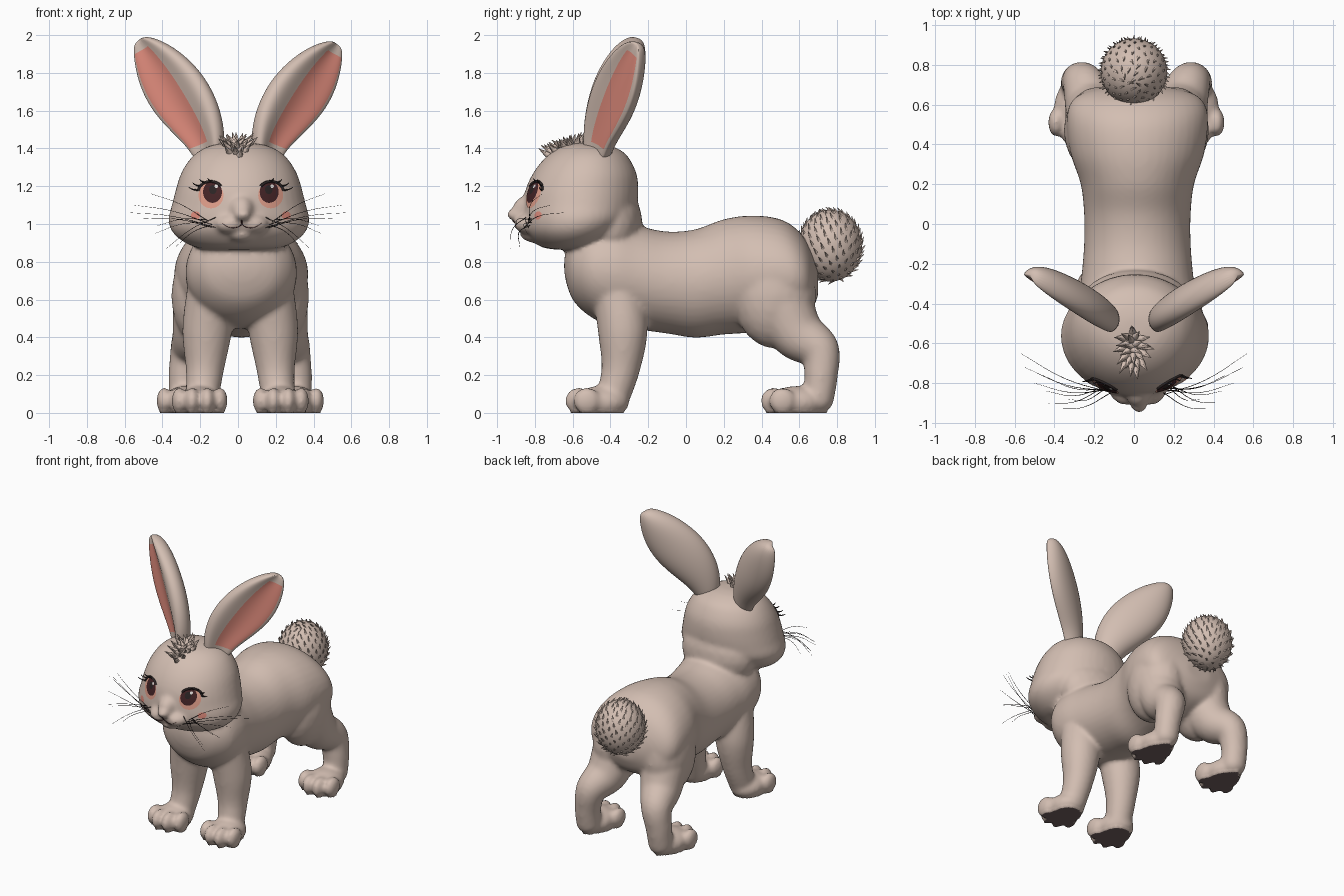
import bpy, bmesh, random
from math import sin, cos, pi
from mathutils import Vector, Matrix
from mathutils.bvhtree import BVHTree

random.seed(4)
if bpy.data.objects.get("Cube"):
    bpy.data.objects.remove(bpy.data.objects["Cube"])


def material(name, r, g, b):
    m = bpy.data.materials.new(name)
    m.use_nodes = True
    m.diffuse_color = (r, g, b, 1)
    node = next(n for n in m.node_tree.nodes if n.type == 'BSDF_PRINCIPLED')
    node.inputs["Base Color"].default_value = (r, g, b, 1)
    node.inputs["Roughness"].default_value = 0.8
    return m


FUR = material("beige fur", .65, .515, .445)
PINK = material("ear pink", .77, .27, .21)
PEACH = material("eye peach", .76, .35, .26)
MAROON = material("iris maroon", .06, .018, .02)
BLACK = material("lash black", .025, .018, .018)
WHITE = material("eye shine", .9, .85, .82)
SOLE = material("sole brown", .17, .12, .12)


def add_object(name, bm, *mats):
    me = bpy.data.meshes.new(name)
    bmesh.ops.recalc_face_normals(bm, faces=bm.faces)
    for f in bm.faces:
        f.smooth = True
    bm.to_mesh(me)
    bm.free()
    for m in mats:
        me.materials.append(m)
    ob = bpy.data.objects.new(name, me)
    bpy.context.collection.objects.link(ob)
    return ob


def ball(bm, c, r, sub=3):
    mat = Matrix.Translation(c) @ Matrix.Diagonal((*r, 1))
    bmesh.ops.create_icosphere(bm, subdivisions=sub, radius=1, matrix=mat)


def spline(rows, steps=6):
    # smooth rows of numbers passing through every given row
    rows = [Vector(r) for r in rows]
    out = []
    for i in range(len(rows) - 1):
        a, b, c, d = rows[max(i - 1, 0)], rows[i], rows[i + 1], rows[min(i + 2, len(rows) - 1)]
        for k in range(steps):
            t = k / steps
            out.append(b + (c - a) * (t / 2) + (a * 2 - b * 5 + c * 4 - d) * (t * t / 2)
                       + (b * 3 - a - c * 3 + d) * (t ** 3 / 2))
    return out + [rows[-1]]


SHIFT = .012  # the trunk and legs sit slightly to the left


def limb(bm, side, joints):
    # chain of balls blended from joint to joint (x, y, z, radius)
    for x, y, z, r in spline(joints, 9):
        ball(bm, (x * side + SHIFT, y, z), (r, r, r))


def loft(bm, rings):
    loops = [[bm.verts.new(p) for p in ring] for ring in rings]
    n = len(loops[0])
    faces = []
    for a, b in zip(loops, loops[1:]):
        faces.append([bm.faces.new((a[i], a[(i + 1) % n], b[(i + 1) % n], b[i])) for i in range(n)])
    bm.faces.new(loops[0][::-1])
    bm.faces.new(loops[-1])
    return faces


TURN = [2 * pi * i / 40 for i in range(40)]

# Torso: elliptical sections along the spine (y, z, half width, half height)
bm = bmesh.new()
torso = [(-.645, .78, .03, .03), (-.63, .775, .12, .10), (-.59, .765, .21, .18), (-.5, .755, .28, .25),
         (-.38, .74, .295, .285), (-.25, .715, .28, .275), (-.1, .69, .268, .27), (.05, .685, .268, .287),
         (.2, .72, .285, .305), (.35, .735, .335, .31), (.5, .735, .355, .29), (.6, .72, .34, .24),
         (.66, .70, .27, .17), (.7, .69, .1, .07)]
loft(bm, [[(.017 + w * cos(a), y, z + h * sin(a)) for a in TURN] for y, z, w, h in spline(torso)])

# Head: horizontal sections, wide at the cheeks (z, half width, front y, back y)
head = [(.865, .15, -.70, -.50), (.88, .24, -.77, -.44), (.92, .315, -.82, -.38), (.97, .36, -.855, -.32),
        (1.03, .373, -.865, -.275), (1.1, .355, -.862, -.257), (1.18, .335, -.85, -.252), (1.26, .31, -.815, -.26),
        (1.33, .27, -.765, -.29), (1.38, .22, -.71, -.33), (1.415, .15, -.645, -.4), (1.43, .06, -.57, -.47)]
loft(bm, [[(.005 + w * cos(a), m + sin(a) * (b - m if sin(a) > 0 else m - f), z) for a in TURN]
          for z, w, f, b in spline(head) for m in [f * .48 + b * .52]])
ball(bm, (.01, -.40, 1.0), (.28, .17, .22))
# Muzzle, nose and chin
ball(bm, (.02, -.81, 1.075), (.075, .11, .085))
ball(bm, (.025, -.91, 1.05), (.045, .038, .032))
ball(bm, (.02, -.79, .945), (.08, .09, .045))
for s in (1, -1):
    ball(bm, (.02 + s * .06, -.83, 1.0), (.085, .08, .055))
    # Front and hind legs
    limb(bm, s, [(.15, -.36, .64, .135), (.175, -.335, .44, .133), (.187, -.345, .24, .103), (.2, -.385, .09, .09)])
    ball(bm, (SHIFT + s * .195, .47, .62), (.17, .22, .28))
    limb(bm, s, [(.2, .52, .55, .16), (.22, .59, .42, .14), (.265, .705, .335, .106),
                 (.29, .715, .2, .09), (.295, .70, .08, .085)])
    # Paws with four toes each
    for x, y in ((.215, -.45), (.295, .585)):
        x = SHIFT + s * x
        ball(bm, (x, y, .055), (.12, .15, .088))
        for dx, dy in ((-.108, -.075), (-.04, -.12), (.04, -.12), (.108, -.075)):
            ball(bm, (x + dx, y + dy, .064), (.041, .072, .072))

body = add_object("body", bm, FUR)
rm = body.modifiers.new("fuse", 'REMESH')
rm.mode, rm.voxel_size, rm.use_smooth_shade = 'VOXEL', .0135, True
sm = body.modifiers.new("soften", 'SMOOTH')
sm.factor, sm.iterations = .5, 10
dg = bpy.context.evaluated_depsgraph_get()
fused = bpy.data.meshes.new_from_object(body.evaluated_get(dg))
body.modifiers.clear()
body.data = fused
fused.materials.clear()
fused.materials.append(FUR)
fused.materials.append(SOLE)
for v in fused.vertices:
    if v.co.z < .012:
        v.co.z = 0
for p in fused.polygons:
    p.use_smooth = True
    p.material_index = int(all(fused.vertices[i].co.z == 0 for i in p.vertices))
surface = BVHTree.FromPolygons([v.co for v in fused.vertices], [p.vertices for p in fused.polygons])


def on_face(x, z, lift):
    hit = surface.ray_cast(Vector((x, -2, z)), Vector((0, 1, 0)))[0]
    return Vector((x, (hit.y if hit else -.6) - lift, z))


def decal(name, x, z, rx, rz, mat, lift):
    # thin disc draped over the face
    bm = bmesh.new()
    mid = bm.verts.new(on_face(x, z, lift))
    prev = None
    for k in range(1, 6):
        ring = [bm.verts.new(on_face(x + rx * k / 5 * cos(a), z + rz * k / 5 * sin(a), lift)) for a in TURN]
        for i in range(len(ring)):
            j = (i + 1) % len(ring)
            bm.faces.new((prev[i], prev[j], ring[j], ring[i]) if prev else (mid, ring[j], ring[i]))
        prev = ring
    ob = add_object(name, bm, mat)
    if sum(p.normal.y for p in ob.data.polygons) > 0:
        ob.data.flip_normals()


def strands(name, paths, radius, mat, taper=True):
    cu = bpy.data.curves.new(name, 'CURVE')
    cu.dimensions = '3D'
    cu.bevel_depth, cu.bevel_resolution, cu.resolution_u = radius, 1, 5
    for pts in paths:
        sp = cu.splines.new('BEZIER')
        sp.bezier_points.add(len(pts) - 1)
        for i, (bp, p) in enumerate(zip(sp.bezier_points, pts)):
            bp.co = p
            bp.handle_left_type = bp.handle_right_type = 'AUTO'
            bp.radius = 1 - .7 * i / (len(pts) - 1) if taper else 1
    cu.materials.append(mat)
    bpy.context.collection.objects.link(bpy.data.objects.new(name, cu))


# Ears: thick sections between inner and outer edges (inner x, z, outer x, z, depth)
ear_rows = [(.09, 1.34, .21, 1.30, .075), (.08, 1.46, .25, 1.39, .09), (.10, 1.59, .36, 1.49, .105),
            (.15, 1.71, .45, 1.585, .11), (.22, 1.81, .51, 1.69, .105), (.32, 1.90, .54, 1.79, .095),
            (.42, 1.955, .553, 1.88, .075), (.5, 1.975, .55, 1.94, .04)]
for s, word in ((1, "left"), (-1, "right")):
    rings = []
    for ax, az, bx, bz, d in ear_rows:
        ring = []
        for i in range(24):
            t, q = cos(2 * pi * i / 24), sin(2 * pi * i / 24)
            # round back; hollow front with a thick inner rim and a thin outer lip
            n = d * (q * (.6 - .28 * t) - .45 * q ** 4) if q > 0 else d * q
            x, z = (ax + bx) / 2 + (bx - ax) / 2 * t, (az + bz) / 2 + (bz - az) / 2 * t
            z += .04 * max(0, z - 1.4) * (s < 0)
            ring.append((s * (x + .56 * n), -.495 + .59 * (x - .13) - .83 * n, z))
        rings.append(ring)
    bm = bmesh.new()
    for k, row in enumerate(loft(bm, rings)):
        for f in row[2:7]:
            f.material_index = int(1 <= k <= 5)
    ear = add_object(word + "_ear", bm, FUR, PINK)
    sub = ear.modifiers.new("round", 'SUBSURF')
    sub.levels = sub.render_levels = 2

    # Eye layers and blush, mirrored about the middle of the face
    mid = .015
    decal(word + "_eye", mid + s * .158, 1.152, .066, .069, PEACH, .003)
    decal(word + "_iris", mid + s * .15, 1.169, .05, .057, MAROON, .005)
    decal(word + "_pupil", mid + s * .148, 1.182, .02, .024, BLACK, .007)
    decal(word + "_shine", mid + s * .148 + .018, 1.2, .009, .01, WHITE, .009)
    decal(word + "_blush", mid + s * .24, 1.045, .024, .022, PINK, .003)
    # Upper lash line and outer flicks
    arc = [(mid + s * (.16 - .068 * cos(a)), 1.163 + .062 * sin(a)) for a in (.6, 1, 1.5, 2, 2.5, 2.9)]
    strands(word + "_lash_line", [[on_face(x, z, .003) for x, z in arc]], .008, BLACK, False)
    strands(word + "_lashes", [[on_face(x, z, .004), on_face(x, z, .014) + Vector((s * .007 * i, 0, .008)),
                                on_face(x, z, .018) + Vector((s * .01 * i, 0, .018))]
                               for i, (x, z) in enumerate(arc) if i > 1], .005, BLACK)
    # Mouth line
    lip = [(.0, 1.02), (.004, .995), (.035, .98), (.075, .985), (.105, 1.005)]
    strands(word + "_mouth", [[on_face(.02 + s * x, z, .001) for x, z in lip]], .003, MAROON)
    # Whiskers (end x, y, z)
    tips = [(.57, -.65, 1.06), (.55, -.72, 1.10), (.46, -.76, 1.16), (.43, -.9, .99), (.38, -.93, .87),
            (.5, -.8, 1.03), (.33, -.88, .88), (.44, -.84, .95)]
    paths = []
    for i, tip in enumerate(tips):
        start = on_face(mid + s * (.13 + .016 * (i % 4)), .98 + .014 * (i % 5), -.004)
        end = Vector((s * tip[0], tip[1], tip[2]))
        paths.append([start, start.lerp(end, .5) + Vector((0, -.03, .02)), end])
    strands(word + "_whiskers", paths, .0021, BLACK)


def spike(bm, base, direction, length, radius):
    turn = direction.to_track_quat('Z', 'Y').to_matrix().to_4x4()
    mat = Matrix.Translation(base + direction * length * .35) @ turn
    bmesh.ops.create_cone(bm, cap_ends=False, segments=5, radius1=radius, radius2=.001, depth=length, matrix=mat)


# Fluffy tail with locks lying close to the surface
bm = bmesh.new()
centre, size = Vector((0, .765, .885)), Vector((.167, .167, .19))
ball(bm, centre, size, 4)
for i in range(190):
    z = 1 - 2 * (i + .5) / 190
    a, r = i * pi * (3 - 5 ** .5), (1 - z * z) ** .5
    n = Vector((r * cos(a), r * sin(a), z))
    sweep = Vector((random.uniform(-.3, .3), -.3, 1))
    sweep = (sweep - n * sweep.dot(n)).normalized()
    spike(bm, centre + n * size * .97, (n * .5 + sweep * .85).normalized(), .045, .010)
add_object("tail", bm, FUR)

# Forehead tuft of swept locks
bm = bmesh.new()
for i in range(24):
    a, r = i * 2.4, .07 * (i / 24) ** .5
    base = Vector((-.005 + r * cos(a), -.63 + 1.5 * r * sin(a), 0))
    hit = surface.ray_cast(base + Vector((0, 0, 3)), Vector((0, 0, -1)))[0]
    lean = Vector((cos(a) * .7, sin(a) * .6 - .3, .65)).normalized()
    spike(bm, hit, lean, random.uniform(.065, .085), .021)
add_object("forehead_tuft", bm, FUR)
